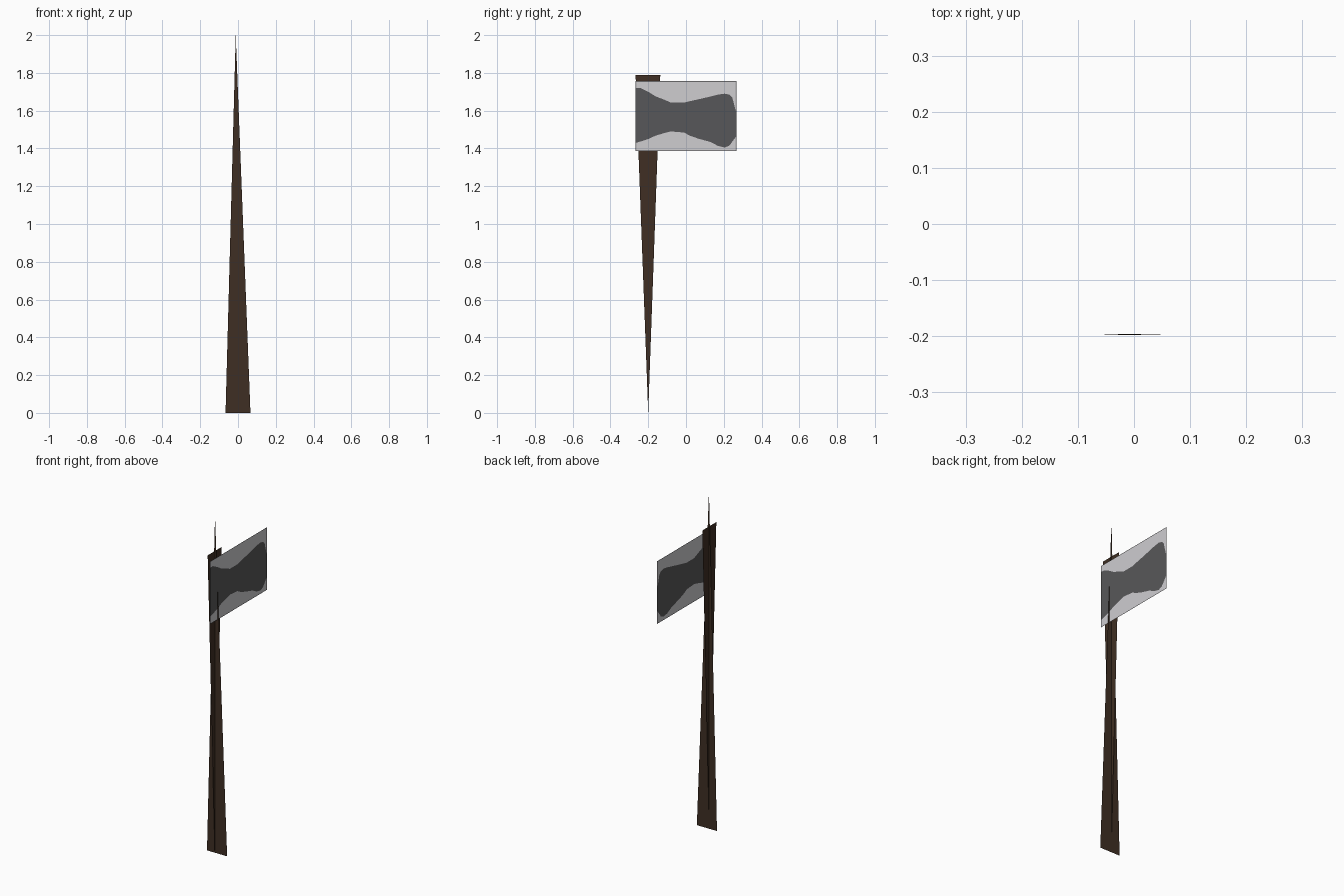
import bpy
import bmesh

cube = bpy.data.objects.get("Cube")
if cube:
    bpy.data.objects.remove(cube, do_unlink=True)


def material(name, colour):
    mat = bpy.data.materials.new(name)
    mat.use_nodes = True
    mat.diffuse_color = (*colour, 1)
    bsdf = mat.node_tree.nodes["Principled BSDF"]
    bsdf.inputs["Base Color"].default_value = (*colour, 1)
    bsdf.inputs["Roughness"].default_value = 0.9
    return mat


def add_object(name, bm, mats):
    mesh = bpy.data.meshes.new(name)
    bm.to_mesh(mesh)
    bm.free()
    for mat in mats:
        mesh.materials.append(mat)
    obj = bpy.data.objects.new(name, mesh)
    bpy.context.collection.objects.link(obj)
    return obj


def sheet(name, corners, mat):
    bm = bmesh.new()
    bm.faces.new([bm.verts.new(c) for c in corners])
    return add_object(name, bm, [mat])


wood = material("dark brown wood", (0.05, 0.028, 0.017))
pale = material("pale grey", (0.62, 0.61, 0.63))
dark = material("dark grey", (0.097, 0.097, 0.1))
rim = material("mid grey rim", (0.36, 0.36, 0.37))

# Pole: two crossed tapering sheets, one pointing up and one pointing down
POLE_X, POLE_Y = -0.012, -0.2
sheet("pole_front_sheet",
      [(0.066, -0.196, 0), (-0.066, -0.196, 0), (POLE_X, -0.198, 2)], wood)
sheet("pole_side_sheet",
      [(POLE_X, POLE_Y, 0), (POLE_X, -0.136, 1.79), (POLE_X, -0.267, 1.79)], wood)

# Banner: columns of (y, lower edge, upper edge) of the dark wavy band
BANNER_X, BOTTOM, TOP, HALF, RIM = 0.003, 1.386, 1.757, 0.267, 0.004
band = [
    (-0.263, 1.43, 1.72), (-0.24, 1.437, 1.72), (-0.2, 1.45, 1.70),
    (-0.16, 1.468, 1.675), (-0.12, 1.48, 1.66), (-0.08, 1.49, 1.643),
    (-0.01, 1.484, 1.643), (0.02, 1.468, 1.65), (0.065, 1.452, 1.66),
    (0.13, 1.434, 1.675), (0.17, 1.413, 1.685), (0.205, 1.405, 1.69),
    (0.23, 1.415, 1.685), (0.245, 1.436, 1.67), (0.263, 1.46, 1.6),
]
columns = [(-HALF, *band[0][1:])] + band + [(HALF, *band[-1][1:])]
bm = bmesh.new()
grid = [[bm.verts.new((BANNER_X, y, z))
         for z in (BOTTOM, BOTTOM + RIM, low, high, TOP - RIM, TOP)]
        for y, low, high in columns]
row_material = (2, 0, 1, 0, 2)
for i, (a, b) in enumerate(zip(grid, grid[1:])):
    at_end = i in (0, len(grid) - 2)
    for row, index in enumerate(row_material):
        face = bm.faces.new((a[row], b[row], b[row + 1], a[row + 1]))
        face.material_index = 2 if at_end and index == 0 else index
add_object("banner", bm, [pale, dark, rim])
